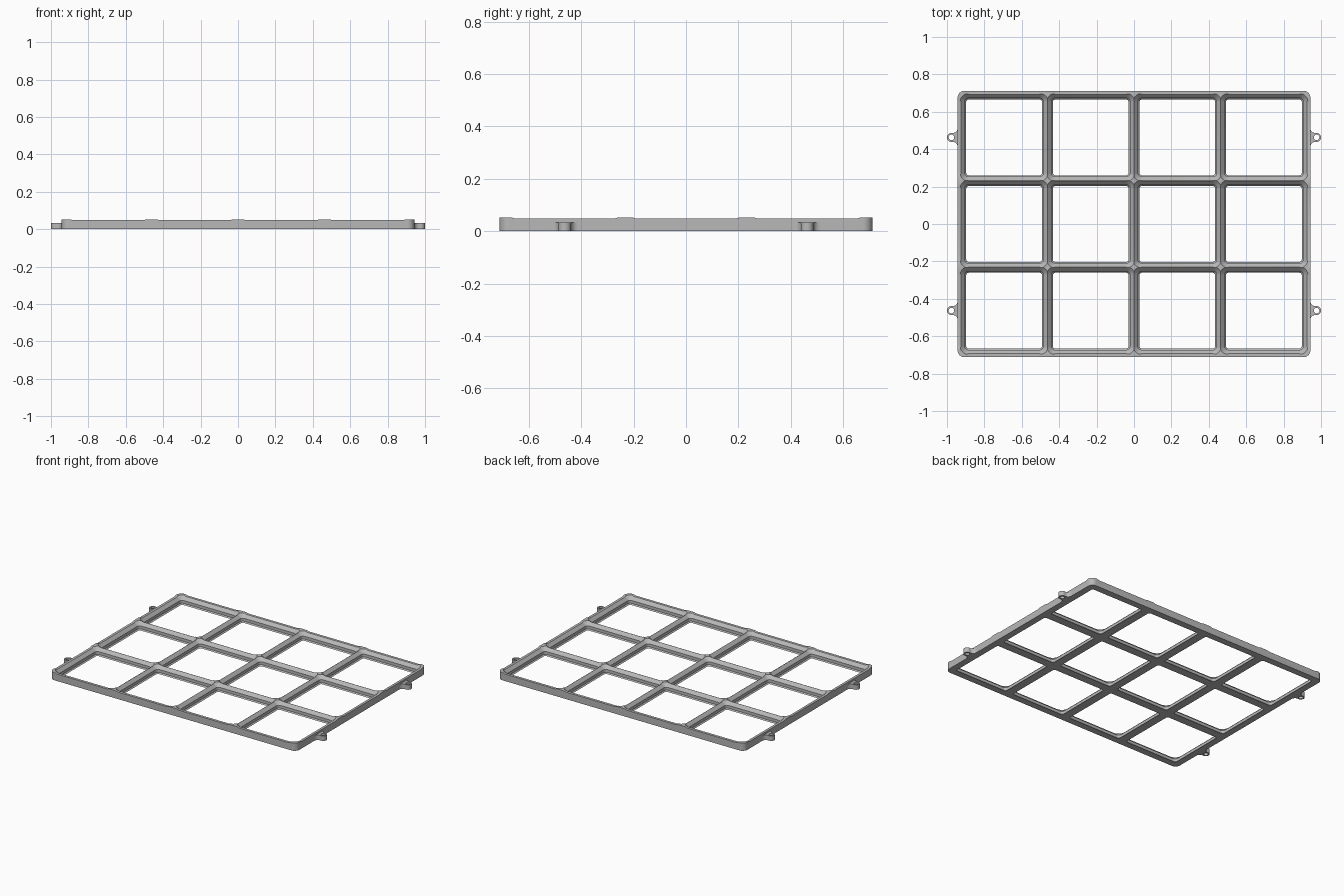
import bpy, bmesh
from math import cos, sin, pi, radians, atan2, hypot

cube = bpy.data.objects.get("Cube")
if cube:
    bpy.data.objects.remove(cube, do_unlink=True)

PITCH = 0.463          # cell spacing
COLS, ROWS = 4, 3
HX, HY = 0.943, 0.712  # plate half sizes
TOP, DIP = 0.0527, 0.048
CORNER = 0.1895        # cell corner arc centres

grey = bpy.data.materials.new("plain grey")
grey.diffuse_color = (0.48, 0.48, 0.48, 1)
grey.use_nodes = True
grey.node_tree.nodes["Principled BSDF"].inputs["Base Color"].default_value = (0.48, 0.48, 0.48, 1)


def loft(name, rings):
    """Closed solid through rings of equal point count."""
    bm = bmesh.new()
    loops = [[bm.verts.new(p) for p in ring] for ring in rings]
    n = len(loops[0])
    for a, b in zip(loops, loops[1:]):
        for i in range(n):
            j = (i + 1) % n
            bm.faces.new((a[i], a[j], b[j], b[i]))
    bm.faces.new(loops[0][::-1])
    bm.faces.new(loops[-1])
    bmesh.ops.recalc_face_normals(bm, faces=bm.faces)
    mesh = bpy.data.meshes.new(name)
    bm.to_mesh(mesh)
    bm.free()
    mesh.materials.append(grey)
    ob = bpy.data.objects.new(name, mesh)
    bpy.context.collection.objects.link(ob)
    return ob


def rounded(cx, cy, hx, hy, r, z, seg=8):
    """Rounded rectangle ring."""
    pts = []
    for k, (sx, sy) in enumerate(((1, 1), (-1, 1), (-1, -1), (1, -1))):
        for i in range(seg + 1):
            a = (k + i / seg) * pi / 2
            pts.append((cx + sx * (hx - r) + r * cos(a), cy + sy * (hy - r) + r * sin(a), z))
    return pts


def cut(ob, cutter):
    """Subtract the cutter and discard it."""
    cutter.hide_render = True
    mod = ob.modifiers.new("cut", 'BOOLEAN')
    mod.operation, mod.solver, mod.object = 'DIFFERENCE', 'EXACT', cutter
    bpy.context.view_layer.objects.active = ob
    bpy.ops.object.modifier_apply(modifier=mod.name)
    bpy.data.objects.remove(cutter, do_unlink=True)


def smooth(ob):
    bpy.ops.object.select_all(action='DESELECT')
    ob.select_set(True)
    bpy.context.view_layer.objects.active = ob
    bpy.ops.object.shade_smooth_by_angle(angle=radians(25))


# Plate body
plate = loft("grid_plate", [rounded(0, 0, HX, HY, 0.036, z) for z in (0, TOP)])
xs = [(i - (COLS - 1) / 2) * PITCH for i in range(COLS)]
ys = [(j - (ROWS - 1) / 2) * PITCH for j in range(ROWS)]

# Stepped pockets: chamfer, straight wall, wide chamfer
profile = [(-0.01, 0.2025), (0, 0.2025), (0.0077, 0.2102), (0.0275, 0.2102), (0.06, 0.2427)]
for x in xs:
    for y in ys:
        cut(plate, loft("pocket_cutter",
                        [rounded(x, y, h, h, h - CORNER, z) for z, h in profile]))

# Shallow dips along the rims, leaving raised corners and crossings
trapezoid = [(-0.190, DIP), (0.190, DIP), (0.225, 0.06), (-0.225, 0.06)]
for x in xs:
    cut(plate, loft("dip_cutter", [[(x + u, e, z) for u, z in trapezoid] for e in (-1, 1)]))
for y in ys:
    cut(plate, loft("dip_cutter", [[(e, y + u, z) for u, z in trapezoid] for e in (-1.2, 1.2)]))
smooth(plate)

# Screw tabs: ring with concave fillets into the side wall
RING, HOLE, FLARE, TAB_H = 0.024, 0.015, 0.05, 0.034
ring_x = 1 - RING
d = ring_x - HX
fillet = (d * d + FLARE ** 2 - RING ** 2) / (2 * (d + RING))
end = 2 * pi + atan2(-FLARE, d - fillet)
upper = [(HX - 0.008, FLARE)]
for i in range(11):
    a = pi + (end - pi) * i / 10
    upper.append((HX + fillet + fillet * cos(a), FLARE + fillet * sin(a)))
for i in range(1, 13):
    a = (end - pi) * (1 - i / 12)
    upper.append((ring_x + RING * cos(a), RING * sin(a)))
outline = upper + [(x, -y) for x, y in upper[-2::-1]]

for sx, side in ((1, "left"), (-1, "right")):
    for sy, place in ((-1, "front"), (1, "back")):
        cy = sy * PITCH
        tab = loft(f"{place}_{side}_screw_tab",
                   [[(sx * x, cy + y, z) for x, y in outline] for z in (0, TAB_H)])
        cut(tab, loft("hole_cutter",
                      [rounded(sx * ring_x, cy, HOLE, HOLE, HOLE * 0.999, z) for z in (-0.02, 0.06)]))
        smooth(tab)
